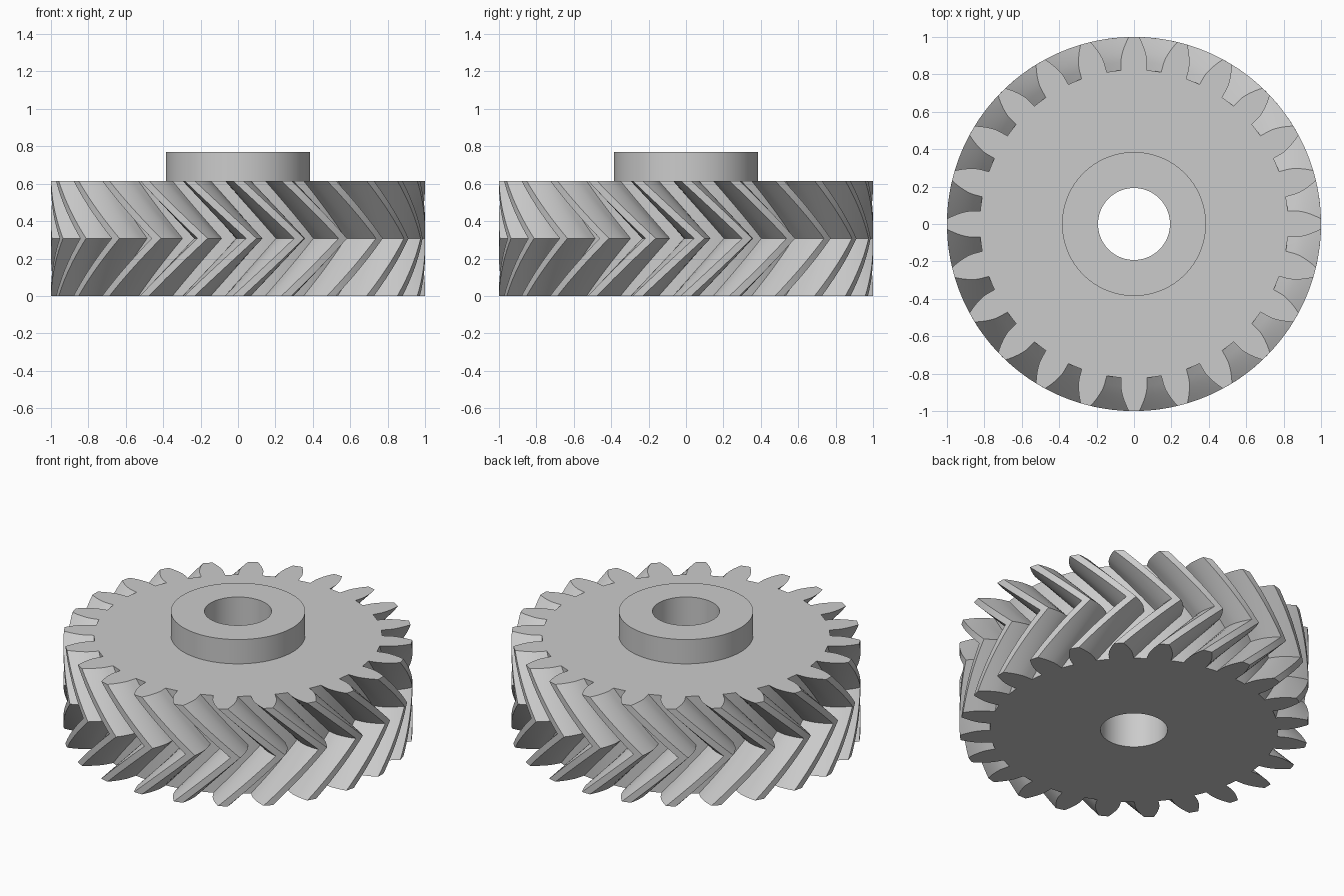
import bpy, bmesh, math

if "Cube" in bpy.data.objects:
    bpy.data.objects.remove(bpy.data.objects["Cube"])

TEETH = 24
M = 1 / 13                      # module, gives a tip radius of 1
PITCH_R, TIP_R, ROOT_R = 12 * M, 13 * M, 10.72 * M
HUB_R, BORE_R = 5 * M, 2.5 * M
WIDTH, HUB_TOP = 8 * M, 10 * M
TWIST = (WIDTH / 2) / PITCH_R   # 45 degree helix over half the face width
LAYERS = 10                     # slices per helical half
FLANK = 7                       # points along each involute


def involute(a):
    return math.tan(a) - a


def tooth_points():
    """One tooth and the gap after it, as (radius, angle) pairs."""
    pressure = math.radians(20)
    base = PITCH_R * math.cos(pressure)
    half_base = math.pi / (2 * TEETH) + involute(pressure)
    flank = [(ROOT_R, half_base + 0.004)]
    for i in range(FLANK):
        r = base + (TIP_R - base) * i / (FLANK - 1)
        flank.append((r, half_base - involute(math.acos(min(1, base / r)))))
    pts = [(r, -a) for r, a in flank]
    pts.append((TIP_R, 0))
    pts += [(r, a) for r, a in reversed(flank)]
    start, end = flank[0][1], 2 * math.pi / TEETH - flank[0][1]
    pts += [(ROOT_R, start + (end - start) * k / 3) for k in (1, 2)]
    return pts


profile = [(r, a + 2 * math.pi * t / TEETH)
           for t in range(TEETH) for r, a in tooth_points()]

bm = bmesh.new()


def ring(z, radius=None, turn=0.0):
    """Toothed ring, or a plain circle when a radius is given."""
    return [bm.verts.new(((radius or r) * math.cos(a + turn),
                          (radius or r) * math.sin(a + turn), z))
            for r, a in profile]


# Bottom face, then the toothed rim twisting forward and back
rings = [ring(0, BORE_R)]
for k in range(2 * LAYERS + 1):
    t = k / LAYERS
    rings.append(ring(WIDTH / 2 * t, turn=TWIST * (1 - abs(1 - t))))

# Top face, hub wall, hub top and bore
rings += [ring(WIDTH, HUB_R), ring(HUB_TOP, HUB_R), ring(HUB_TOP, BORE_R)]

n = len(profile)
for lower, upper in zip(rings, rings[1:] + rings[:1]):
    for i in range(n):
        j = (i + 1) % n
        bm.faces.new((lower[i], lower[j], upper[j], upper[i]))
bmesh.ops.recalc_face_normals(bm, faces=bm.faces)

mesh = bpy.data.meshes.new("herringbone_gear")
bm.to_mesh(mesh)
bm.free()
gear = bpy.data.objects.new("herringbone_gear", mesh)
bpy.context.collection.objects.link(gear)

grey = bpy.data.materials.new("light_grey")
grey.diffuse_color = (0.6, 0.6, 0.6, 1)
grey.use_nodes = True
grey.node_tree.nodes["Principled BSDF"].inputs["Base Color"].default_value = grey.diffuse_color
mesh.materials.append(grey)

bpy.context.view_layer.objects.active = gear
gear.select_set(True)
bpy.ops.object.shade_smooth_by_angle(angle=math.radians(30))
